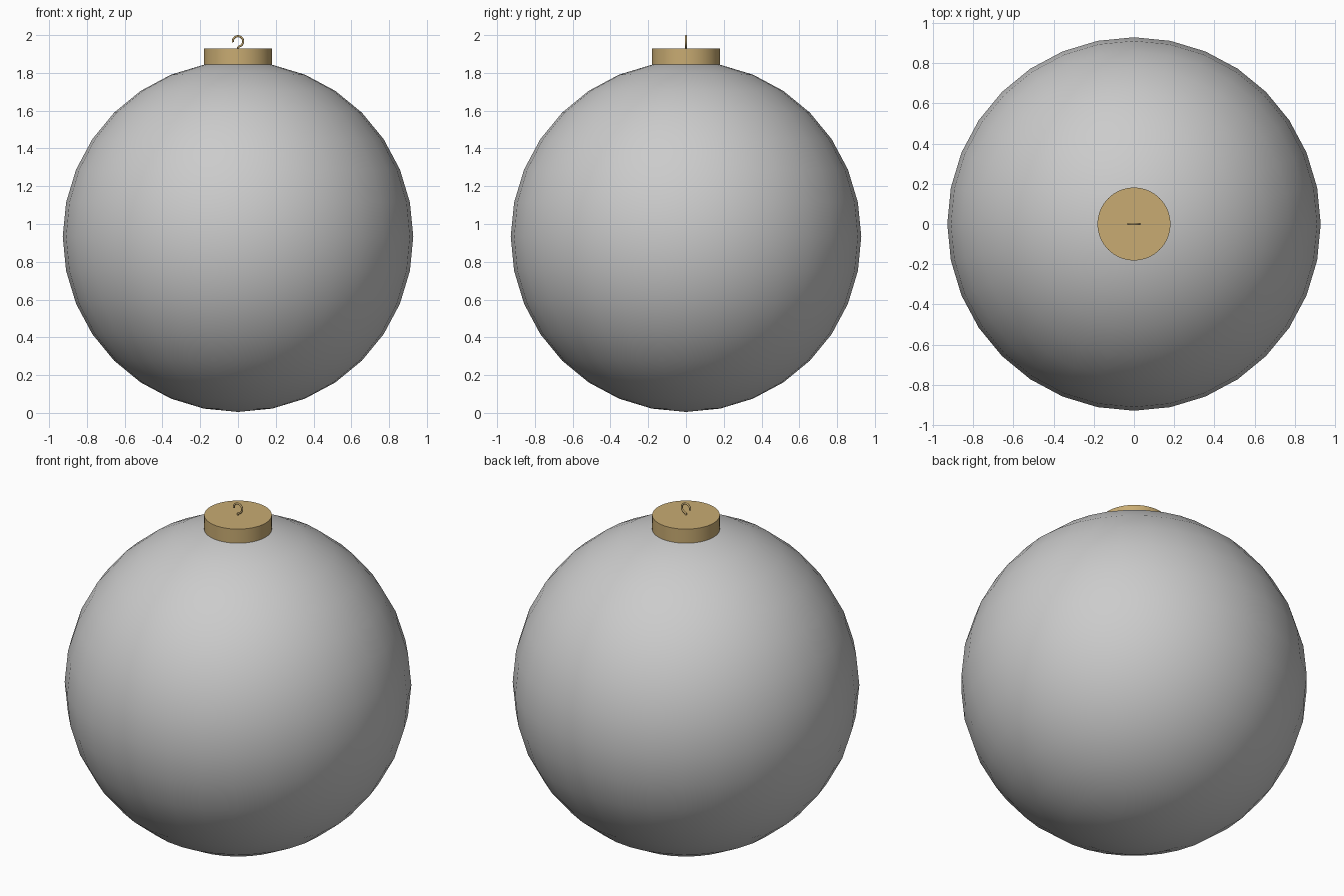
import bpy, math

if "Cube" in bpy.data.objects:
    bpy.data.objects.remove(bpy.data.objects["Cube"])

gold = bpy.data.materials.new("gold")
gold.diffuse_color = (0.58, 0.41, 0.17, 1)
gold.use_nodes = True
gold.node_tree.nodes["Principled BSDF"].inputs["Base Color"].default_value = gold.diffuse_color

# Bauble ball
R, ZC = 0.928, 0.933
bpy.ops.mesh.primitive_uv_sphere_add(segments=32, ring_count=16, radius=R, location=(0, 0, ZC))
ball = bpy.context.object
ball.name = "bauble_ball"
bpy.ops.object.shade_smooth()

# Metal cap seated on the top ring of the ball
bpy.ops.mesh.primitive_cylinder_add(vertices=64, radius=0.181, depth=0.083, location=(0, 0, 1.8865))
cap = bpy.context.object
cap.name = "cap"
cap.data.materials.append(gold)
bpy.ops.object.shade_smooth_by_angle(angle=math.radians(40))

# Wire hook: open loop that curls down into a short stem
r, zc = 0.0275, 1.967
pts = []
for i in range(17):
    a = math.radians(190 - i * 260 / 16)
    pts.append((r * math.cos(a), 0, zc + r * math.sin(a)))
pts += [(0.001, 0, 1.936), (0, 0, 1.92)]
curve = bpy.data.curves.new("hook", "CURVE")
curve.dimensions = "3D"
curve.bevel_depth = 0.0055
curve.bevel_resolution = 2
curve.use_fill_caps = True
sp = curve.splines.new("POLY")
sp.points.add(len(pts) - 1)
for p, c in zip(sp.points, pts):
    p.co = (*c, 1)
hook = bpy.data.objects.new("hook", curve)
bpy.context.collection.objects.link(hook)
curve.materials.append(gold)
